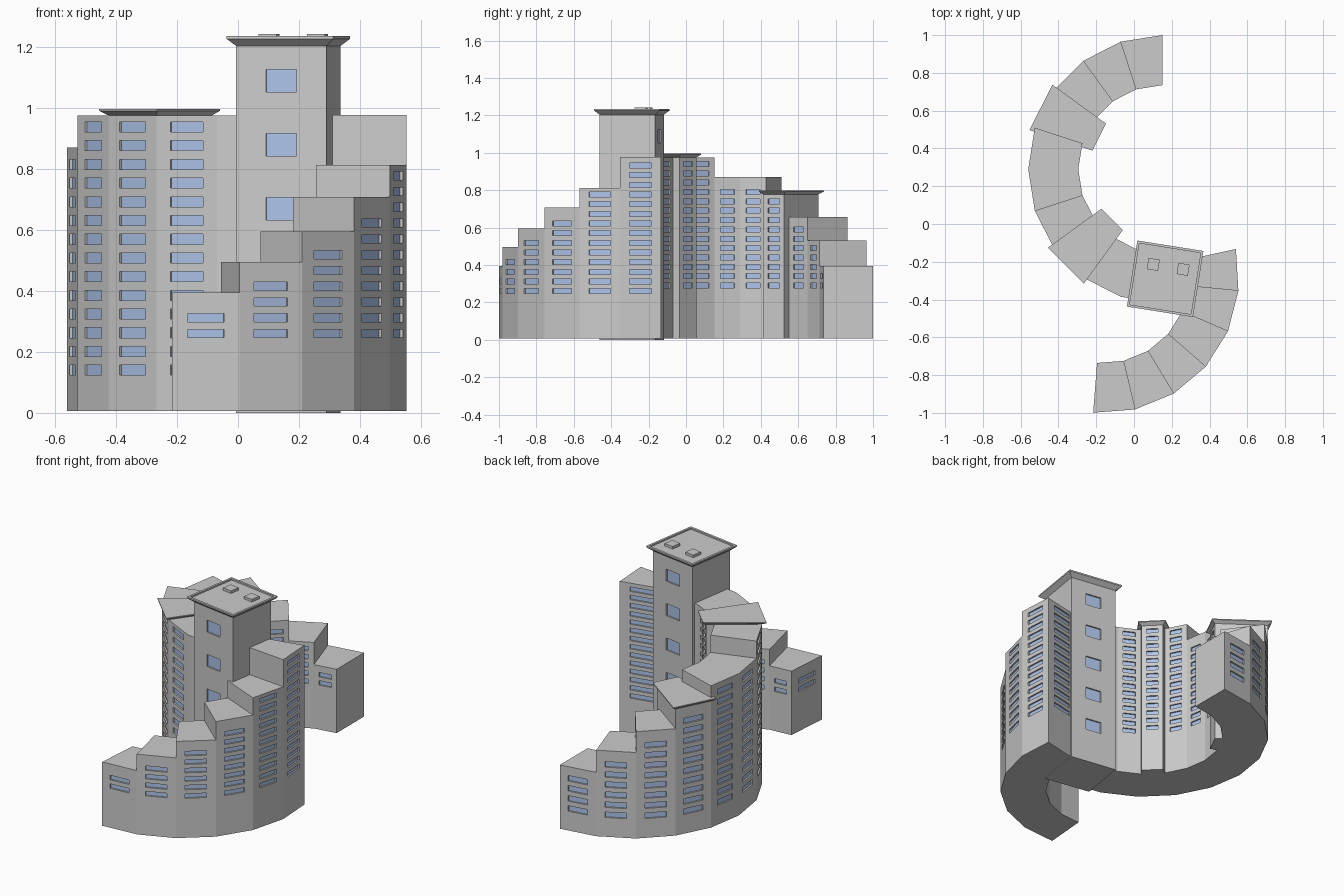
import bpy, bmesh
from math import sin, cos, radians
from mathutils import Vector

if "Cube" in bpy.data.objects:
    bpy.data.objects.remove(bpy.data.objects["Cube"])

glass = bpy.data.materials.new("window_glass")
glass.diffuse_color = (0.42, 0.55, 0.82, 1)
glass.use_nodes = True
glass.node_tree.nodes["Principled BSDF"].inputs["Base Color"].default_value = glass.diffuse_color
wall_grey = bpy.data.materials.new("wall_grey")
wall_grey.diffuse_color = (0.8, 0.8, 0.8, 1)
wall_grey.use_nodes = True
wall_grey.node_tree.nodes["Principled BSDF"].inputs["Base Color"].default_value = wall_grey.diffuse_color
RECESS = 0.009


def finish(name, bm):
    bmesh.ops.remove_doubles(bm, verts=bm.verts, dist=1e-5)
    me = bpy.data.meshes.new(name)
    bm.to_mesh(me)
    bm.free()
    me.materials.append(wall_grey)
    me.materials.append(glass)
    ob = bpy.data.objects.new(name, me)
    bpy.context.collection.objects.link(ob)
    return ob


def quad(bm, pts, mat=0):
    f = bm.faces.new([bm.verts.new(p) for p in pts])
    f.material_index = mat


def wall(bm, a, b, z0, z1, win):
    """Flat wall from a to b, with one column of recessed windows."""
    d = b - a
    n = Vector((d.y, -d.x)).normalized()

    def P(u, z, depth=0.0):
        q = a + d * u - n * depth
        return Vector((q.x, q.y, z))

    def panel(u0, u1, za, zb):
        quad(bm, [P(u0, za), P(u1, za), P(u1, zb), P(u0, zb)])

    if not win:
        return panel(0, 1, z0, z1)
    base, step, count, height, frac = win
    u0, u1 = (1 - frac) / 2, (1 + frac) / 2
    panel(0, u0, z0, z1)
    panel(u1, 1, z0, z1)
    low = z0
    for i in range(count):
        lo = base + i * step - height / 2
        hi = lo + height
        panel(u0, u1, low, lo)
        ring = [(u0, lo), (u1, lo), (u1, hi), (u0, hi)]
        for k in range(4):
            s, t = ring[k], ring[(k + 1) % 4]
            quad(bm, [P(*s), P(*t), P(*t, RECESS), P(*s, RECESS)])
        quad(bm, [P(*s, RECESS) for s in ring], 1)
        low = hi
    panel(u0, u1, low, z1)


def block(name, pts, z0, z1, wins):
    """Prism over a counter-clockwise outline; wins maps edge index to windows."""
    bm = bmesh.new()
    for i, a in enumerate(pts):
        wall(bm, a, pts[(i + 1) % len(pts)], z0, z1, wins.get(i))
    quad(bm, [(p.x, p.y, z1) for p in pts])
    quad(bm, [(p.x, p.y, z0) for p in reversed(pts)])
    return finish(name, bm)


def offset(pts, d):
    out = []
    for i, p in enumerate(pts):
        e1, e2 = p - pts[i - 1], pts[(i + 1) % len(pts)] - p
        n1 = Vector((e1.y, -e1.x)).normalized()
        n2 = Vector((e2.y, -e2.x)).normalized()
        out.append(p + (n1 + n2) * d / (1 + n1.dot(n2)))
    return out


def cornice(name, pts, levels):
    """Flared roof: lofts offset outlines through (offset, z) levels."""
    bm = bmesh.new()
    rings = [[(p.x, p.y, z) for p in offset(pts, d)] for d, z in levels]
    for r, s in zip(rings, rings[1:]):
        for i in range(len(r)):
            j = (i + 1) % len(r)
            quad(bm, [r[i], r[j], s[j], s[i]])
    quad(bm, rings[0][::-1])
    quad(bm, rings[-1])
    return finish(name, bm)


def wedge(c, r_in, r_out, a0, a1):
    def p(r, a):
        return Vector((c[0] + r * cos(radians(a)), c[1] + r * sin(radians(a))))
    return [p(r_in, a0), p(r_out, a0), p(r_out, a1), p(r_in, a1)]


def rows(base, step, top, height):
    n = int((top - 0.035 - base) / step + 0.02) + 1
    return (base, step, n, height, 0.54)


GROUND = 0.006

# Upper (rear-left) wing: ten stepped wedges, two of them projecting stair cores
heights = [0.395, 0.53, 0.657, 0.777, 0.87, 0.87, 0.975, 0.975, 0.975, 0.975]
for i, h in enumerate(heights):
    core = i in (3, 7)
    pts = wedge((0.15, 0.29), 0.40 if core else 0.445, 0.71, 90 + 18 * i, 108 + 18 * i)
    wins = {}
    if i < 9:
        wins = {1: rows(0.14, 0.0613, h, 0.033), 3: rows(0.29, 0.05, h, 0.027)}
    block(f"rear_wing_{i}", pts, GROUND, h, wins)
    if core:
        cornice(f"stair_core_roof_{i}", pts, [(0, h), (0.02, h + 0.015), (0.02, h + 0.021)])

# Lower (front-right) wing: six wedges climbing towards the tower
heights = [0.395, 0.495, 0.595, 0.707, 0.812, 0.977]
for i, h in enumerate(heights):
    a = -94.5 + 17.8 * i
    pts = wedge((-0.16, -0.285), 0.452, 0.716, a, a + 17.8)
    wins = {1: rows(0.26, 0.0517, h, 0.027)}
    if i < 4:
        wins[3] = rows(0.26, 0.0517, h, 0.027)
    if i == 0:
        wins[0] = wins[1]
    if i == 5:
        wins[2] = rows(0.29, 0.05, h, 0.027)
    block(f"front_wing_{i}", pts, GROUND, h, wins)


# Square tower, turned slightly, windows on the front and back
def square(x, y, h):
    c, s = cos(radians(-9)), sin(radians(-9))
    corners = [(-h, -h), (h, -h), (h, h), (-h, h)]
    return [Vector((x + c * u - s * v, y + s * u + c * v)) for u, v in corners]


tower = square(0.165, -0.29, 0.15)
lifts = (0.25, 0.2095, 5, 0.073, 0.335)
block("tower", tower, 0.0, 1.203, {0: lifts, 2: lifts})
cornice("tower_roof", tower, [(0, 1.203), (0.027, 1.226), (0.027, 1.235),
                              (0.014, 1.235), (0.014, 1.226)])

# Roof vents
for k, (x, y) in enumerate([(0.102, -0.214), (0.26, -0.24)]):
    block(f"roof_vent_{k}", square(x, y, 0.03), 1.22, 1.242, {})
